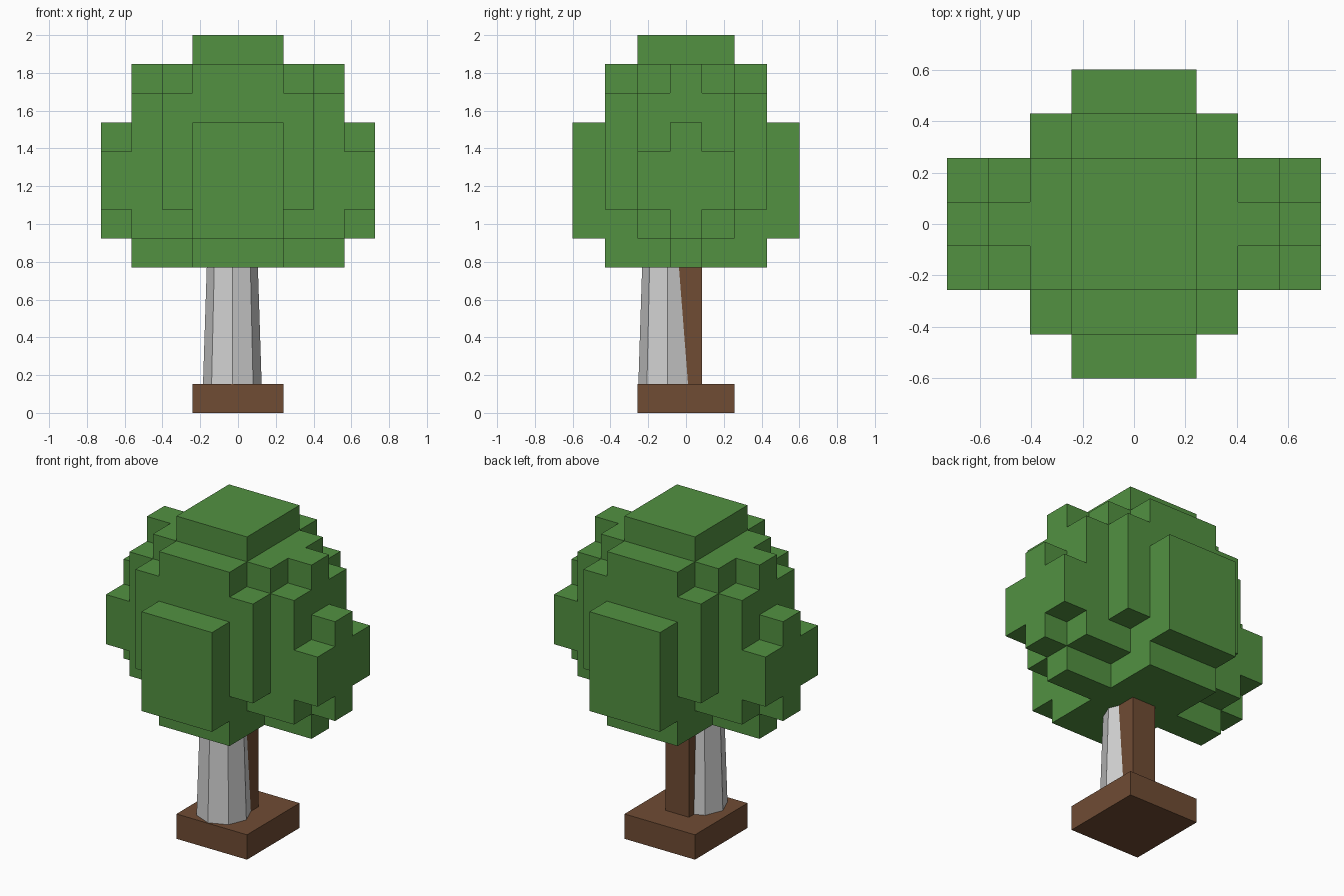
import bpy
import bmesh
import math
from mathutils import Vector

cube = bpy.data.objects.get("Cube")
if cube:
    bpy.data.objects.remove(cube, do_unlink=True)


def make_material(name, color):
    mat = bpy.data.materials.new(name)
    mat.use_nodes = True
    mat.diffuse_color = (*color, 1)
    mat.node_tree.nodes["Principled BSDF"].inputs["Base Color"].default_value = (*color, 1)
    return mat


green = make_material("leaf green", (0.084, 0.283, 0.053))
brown = make_material("bark brown", (0.162, 0.072, 0.034))
grey = make_material("pale grey", (0.64, 0.64, 0.64))

# Size of one block of the tree
CELL = Vector((0.1612, 0.1715, 2 / 13))


def finish(name, bm, mat):
    bmesh.ops.recalc_face_normals(bm, faces=bm.faces)
    mesh = bpy.data.meshes.new(name)
    bm.to_mesh(mesh)
    bm.free()
    mesh.materials.append(mat)
    obj = bpy.data.objects.new(name, mesh)
    bpy.context.collection.objects.link(obj)
    return obj


def block(name, half_x, half_y, low, high, mat):
    """Centred box, measured in cells."""
    bm = bmesh.new()
    bmesh.ops.create_cube(bm, size=1)
    for v in bm.verts:
        v.co.x *= 2 * half_x * CELL.x
        v.co.y *= 2 * half_y * CELL.y
        v.co.z = (high if v.co.z > 0 else low) * CELL.z
    return finish(name, bm, mat)


# Leaf crown: layers as (reach in x, reach in y, bottom, top) in whole cells
LAYERS = [
    (1, 1, 5, 13), (1, 2, 5, 12), (1, 3, 6, 10),
    (2, 2, 7, 11), (2, 1, 6, 12),
    (3, 1, 6, 11), (3, 0, 5, 12),
    (4, 1, 7, 9), (4, 0, 6, 10),
]


def filled(c):
    return any(abs(c[0]) <= rx and abs(c[1]) <= ry and lo <= c[2] < hi
               for rx, ry, lo, hi in LAYERS)


bm = bmesh.new()
corners = {}


def corner(p):
    key = tuple(round(2 * a) for a in p)
    if key not in corners:
        corners[key] = bm.verts.new([a * s for a, s in zip(p, CELL)])
    return corners[key]


# Only the outer walls of filled cells become faces
for x in range(-4, 5):
    for y in range(-3, 4):
        for z in range(5, 13):
            if not filled((x, y, z)):
                continue
            centre = Vector((x, y, z + 0.5))
            for axis in range(3):
                for side in (-1, 1):
                    n = Vector((0, 0, 0))
                    n[axis] = side
                    if filled((x + n.x, y + n.y, z + n.z)):
                        continue
                    u, v = Vector((0, 0, 0)), Vector((0, 0, 0))
                    u[(axis + 1) % 3] = 0.5
                    v[(axis + 2) % 3] = 0.5 * side
                    mid = centre + n / 2
                    bm.faces.new([corner(mid + a * u + b * v)
                                  for a, b in ((-1, -1), (1, -1), (1, 1), (-1, 1))])
bmesh.ops.dissolve_limit(bm, angle_limit=math.radians(1), verts=bm.verts, edges=bm.edges)
finish("leaf_crown", bm, green)

# Soil slab and square post
block("base_slab", 1.5, 1.5, 0, 1, brown)
block("trunk_post", 0.5, 0.5, 0.9, 5.1, brown)

# Tapered eight-sided trunk, set forward of the post
bm = bmesh.new()
bmesh.ops.create_cone(bm, cap_ends=True, segments=8, radius1=0.16, radius2=0.131, depth=0.9)
trunk = finish("tapered_trunk", bm, grey)
trunk.location = (-0.03, -0.097, 0.455)
